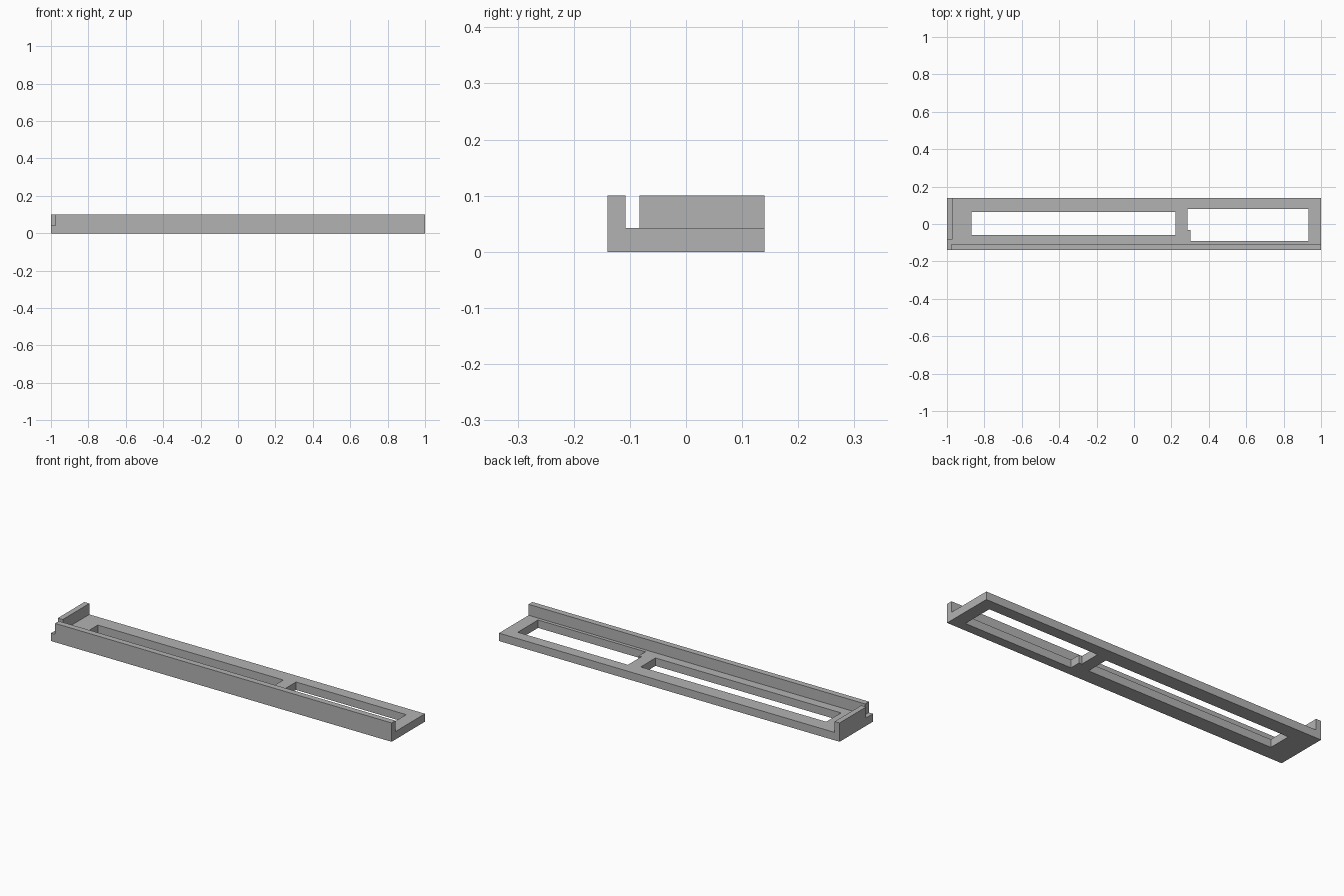
import bpy

cube = bpy.data.objects.get("Cube")
if cube:
    bpy.data.objects.remove(cube, do_unlink=True)

LOW, HIGH = 0.042, 0.10  # plate thickness, lip height

grey = bpy.data.materials.new("light_grey")
grey.use_nodes = True
colour = (0.45, 0.45, 0.45, 1)
grey.diffuse_color = colour
grey.node_tree.nodes["Principled BSDF"].inputs["Base Color"].default_value = colour


def prism(name, outline, z0, z1):
    """Extrude a flat outline between two heights."""
    n = len(outline)
    verts = [(x, y, z) for z in (z0, z1) for x, y in outline]
    faces = [tuple(reversed(range(n))), tuple(range(n, 2 * n))]
    faces += [(i, (i + 1) % n, (i + 1) % n + n, i + n) for i in range(n)]
    mesh = bpy.data.meshes.new(name)
    mesh.from_pydata(verts, [], faces)
    mesh.materials.append(grey)
    obj = bpy.data.objects.new(name, mesh)
    bpy.context.collection.objects.link(obj)
    return obj


def rect(x0, x1, y0, y1):
    return [(x0, y0), (x1, y0), (x1, y1), (x0, y1)]


def combine(target, other, operation):
    """Attach a boolean and keep the helper out of sight."""
    mod = target.modifiers.new(other.name, 'BOOLEAN')
    mod.object = other
    mod.operation = operation
    mod.solver = 'EXACT'
    other.hide_render = True
    other.hide_viewport = True
    other.display_type = 'WIRE'


# Flat plate with raised lips along the front and the right end
frame = prism("frame", rect(-1, 1, -0.14, 0.14), 0, LOW)
combine(frame, prism("front_lip", rect(-0.976, 1, -0.14, -0.108), 0, HIGH), 'UNION')
combine(frame, prism("end_lip", rect(-1, -0.971, -0.083, 0.14), 0, HIGH), 'UNION')

# Long slot, and a shorter window with a stepped corner
combine(frame, prism("long_slot_cutter", rect(-0.868, 0.221, -0.06, 0.064),
                     -0.05, 0.2), 'DIFFERENCE')
window = [(0.301, -0.09), (0.932, -0.09), (0.932, 0.08),
          (0.285, 0.08), (0.285, -0.032), (0.301, -0.032)]
combine(frame, prism("window_cutter", window, -0.05, 0.2), 'DIFFERENCE')

# Bake the result and drop the helpers
bpy.context.view_layer.update()
graph = bpy.context.evaluated_depsgraph_get()
baked = bpy.data.meshes.new_from_object(frame.evaluated_get(graph))
helpers = [m.object for m in frame.modifiers]
frame.modifiers.clear()
frame.data = baked
for helper in helpers:
    bpy.data.objects.remove(helper, do_unlink=True)
